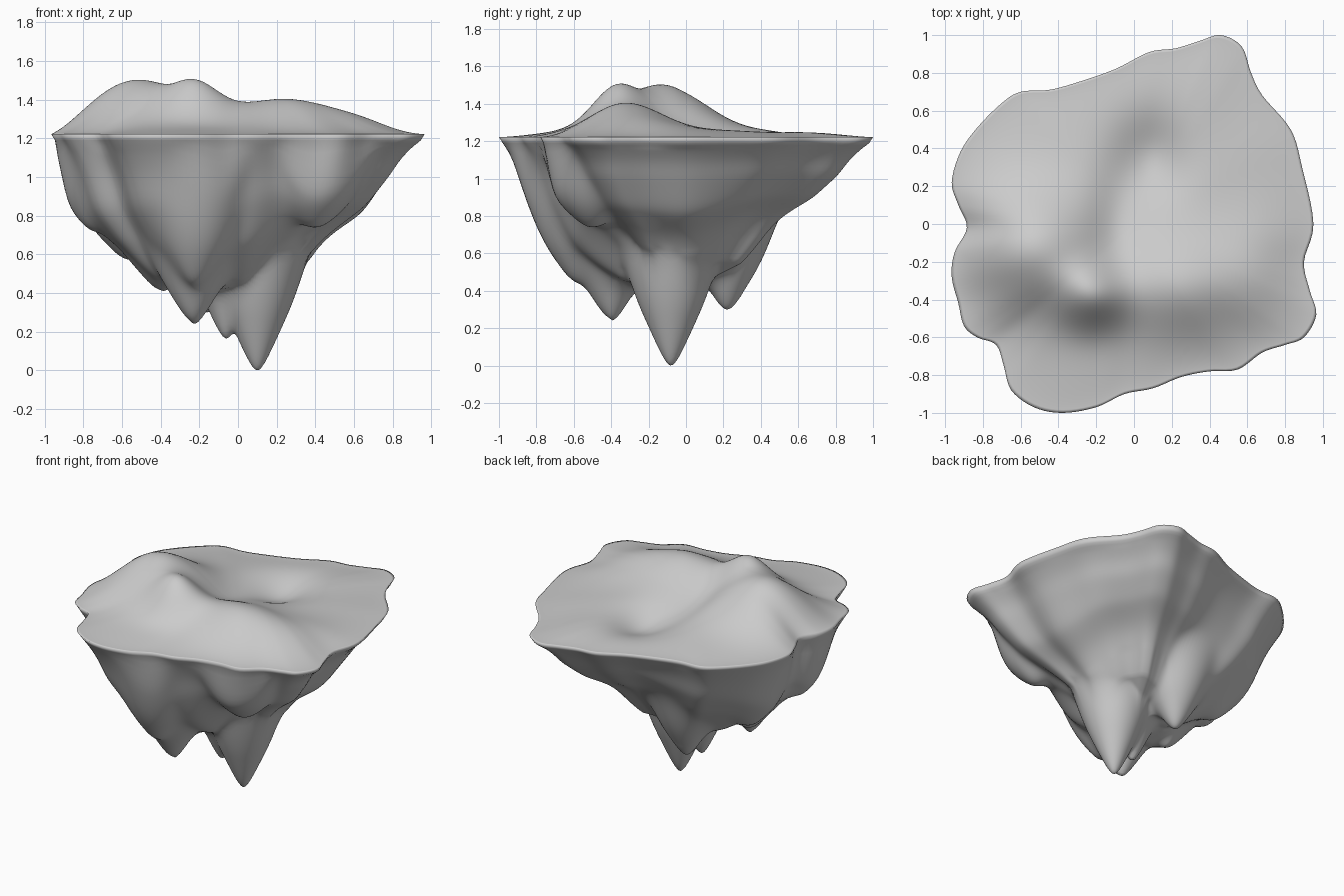
import bpy, bmesh, math

if "Cube" in bpy.data.objects:
    bpy.data.objects.remove(bpy.data.objects["Cube"])

# Plan outline of the island, counter-clockwise
OUTLINE = [(.95, 0), (.89, .3), (.83, .5), (.68, .68), (.62, .8), (.57, .94), (.46, 1.0), (.35, .97),
           (.22, .93), (.08, .91), (-.1, .82), (-.3, .75), (-.45, .71), (-.6, .70), (-.7, .64),
           (-.83, .51), (-.92, .38), (-.965, .22), (-.93, .1), (-.885, -.02), (-.95, -.15),
           (-.965, -.28), (-.93, -.42), (-.9, -.54), (-.83, -.6), (-.73, -.64), (-.69, -.75),
           (-.65, -.88), (-.53, -.97), (-.38, -1.0), (-.2, -.97), (-.05, -.9), (.1, -.87),
           (.25, -.81), (.4, -.78), (.55, -.77), (.68, -.68), (.8, -.64), (.9, -.6),
           (.965, -.48), (.93, -.35), (.9, -.2)]
# Hills and hollows on top: x, y, height, x spread, y spread
HILLS = [(-.22, -.38, .16, .13, .12), (-.54, -.13, .245, .25, .22), (.25, -.33, .14, .25, .18),
         (.65, -.2, .03, .15, .2), (.09, .35, -.10, .13, .16), (-.09, .02, -.05, .1, .2)]
# Rock spikes below: x, y, tip height, slope
SPIKES = [(.1, -.08, 0, 2.3), (-.06, -.09, .165, 2.3), (-.23, -.4, .24, 1.8), (-.16, .22, .30, 1.75),
          (-.22, -.58, .43, 1.6), (-.4, -.15, .41, 1.5), (-.57, .1, .57, 1.3), (.4, -.5, .73, 1.1),
          (-.76, -.2, .72, 1.6)]
# Underside heights for E, NE, N, NW, W, SW, S, SE at each radius key
KEYS = [0, .3, .5, .7, .85, 1]
UNDER = [(.48, .68, .82, 1.02), (.56, .78, .91, 1.04), (.53, .76, .89, 1.03), (.46, .60, .77, .95),
         (.44, .54, .67, .80), (.40, .47, .67, .88), (.43, .51, .66, .90), (.55, .72, .87, 1.03)]


def catmull(a, b, c, d, t):
    return .5 * (2 * b + (c - a) * t + (2 * a - 5 * b + 4 * c - d) * t * t
                 + (3 * b - a - 3 * c + d) * t ** 3)


def smooth_min(a, b, k=.08):
    h = max(k - abs(a - b), 0) / k
    return min(a, b) - h * h * k / 4


def profile(row, s):
    z = [.40, *row, 1.19]
    i = max(j for j in range(5) if KEYS[j] <= s)
    t = (s - KEYS[i]) / (KEYS[i + 1] - KEYS[i])
    if i == 4:
        t = t ** .75
    if i in (0, 4):
        return z[i] + (z[i + 1] - z[i]) * t
    return catmull(z[i - 1], z[i], z[i + 1], z[i + 2], t)


def bottom_z(x, y, s):
    a = (math.atan2(y, x) / (math.pi / 4)) % 8
    i, t = int(a) % 8, a - int(a)
    t = t * t * (3 - 2 * t)
    body = z = profile(UNDER[i], s) * (1 - t) + profile(UNDER[(i + 1) % 8], s) * t
    for px, py, tip, slope in SPIKES:
        d = math.hypot(x - px, y - py)
        z = smooth_min(z, tip + math.hypot(slope * d, .08) - .08 + 5 * max(d - .15, 0) ** 2)
    return body + (z - body) * min(1, (1 - s) / .06)     # spikes fade out at the lip


def top_z(x, y, s):
    z = .05 * (1 - s * s)
    for hx, hy, h, sx, sy in HILLS:
        z += h * math.exp(-.5 * (((x - hx) / sx) ** 2 + ((y - hy) / sy) ** 2))
    return 1.222 + z * (1 - s ** 9)


# Smooth closed rim
n, sub = len(OUTLINE), 5
rim = []
for i in range(n):
    p = [OUTLINE[(i + j) % n] for j in (-1, 0, 1, 2)]
    for j in range(sub):
        rim.append([catmull(*(q[k] for q in p), j / sub) for k in (0, 1)])

# Island: concentric rings over the top, round the lip and under to the centre
bm = bmesh.new()
R = 60
rings = []
for i in range(1, R + 1):
    s = i / R
    rings.append([bm.verts.new((x * s, y * s, top_z(x * s, y * s, s))) for x, y in rim])
for i in range(R, 0, -1):
    s = .98 * i / R
    rings.append([bm.verts.new((x * s, y * s, bottom_z(x * s, y * s, i / R))) for x, y in rim])
m = len(rim)
for a, b in zip(rings, rings[1:]):
    for j in range(m):
        k = (j + 1) % m
        bm.faces.new((a[j], b[j], b[k], a[k]))
top = bm.verts.new((0, 0, top_z(0, 0, 0)))
low = bm.verts.new((0, 0, bottom_z(0, 0, 0)))
for j in range(m):
    k = (j + 1) % m
    bm.faces.new((top, rings[0][j], rings[0][k]))
    bm.faces.new((low, rings[-1][k], rings[-1][j]))
# Weather the underside so the spikes flow into the body
under = [v for ring in rings[R + 2:2 * R - 25] for v in ring]
for _ in range(8):
    bmesh.ops.smooth_vert(bm, verts=under, factor=.5, use_axis_x=True, use_axis_y=True, use_axis_z=True)
bmesh.ops.recalc_face_normals(bm, faces=bm.faces[:])
for f in bm.faces:
    f.smooth = True
mesh = bpy.data.meshes.new("floating_island")
bm.to_mesh(mesh)
bm.free()
island = bpy.data.objects.new("floating_island", mesh)
bpy.context.collection.objects.link(island)
